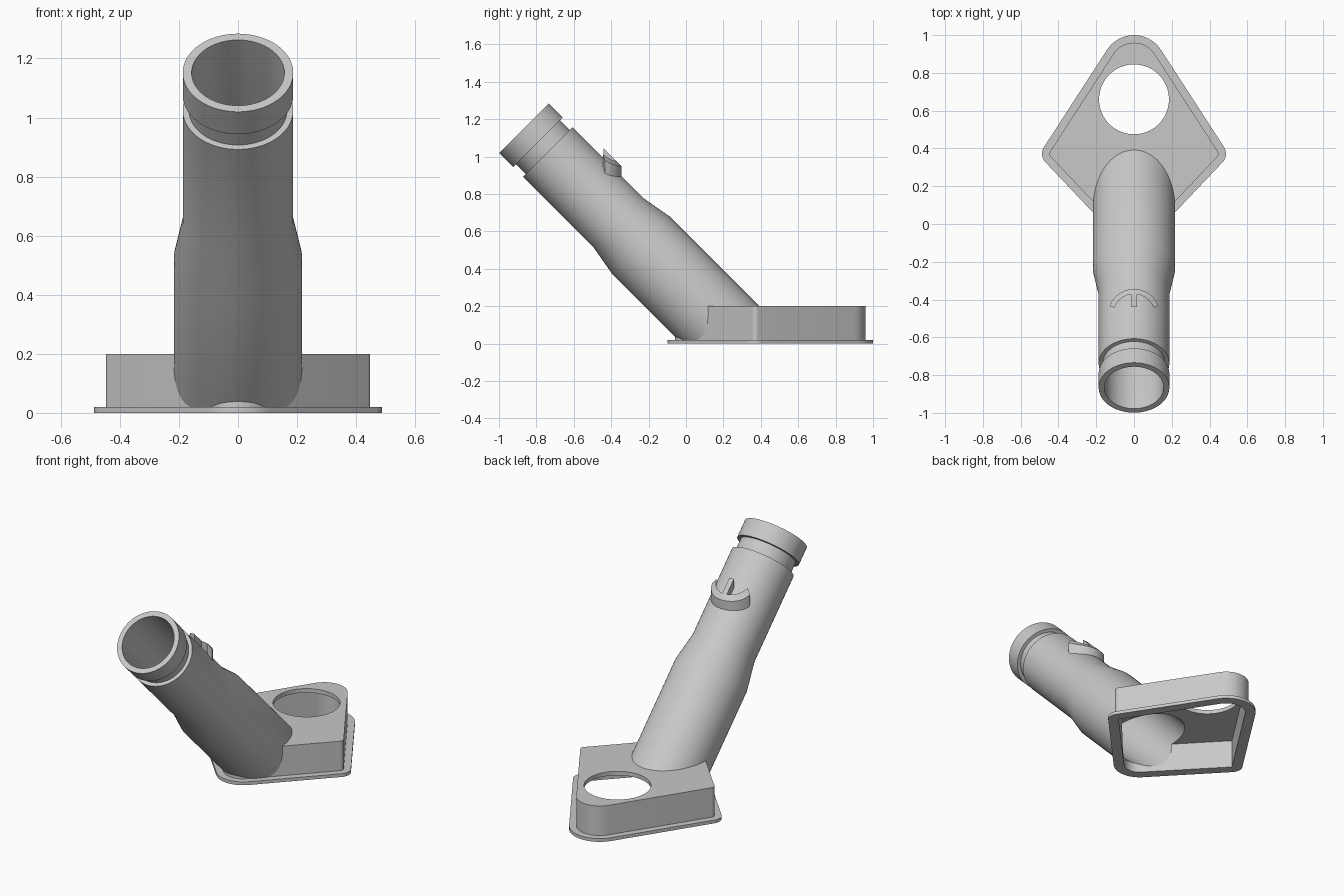
import bpy, bmesh, math
from mathutils import Vector

cube = bpy.data.objects.get("Cube")
if cube:
    bpy.data.objects.remove(cube, do_unlink=True)

grey = bpy.data.materials.new("light_grey")
grey.use_nodes = True
GREY = (0.58, 0.58, 0.58, 1)
grey.diffuse_color = GREY
grey.node_tree.nodes["Principled BSDF"].inputs["Base Color"].default_value = GREY

# The tube axis leans forward at 45 degrees along the line y + z = AXIS
AXIS = 0.285
ROOT2 = math.sqrt(2)
DOWN = Vector((0, 1, -1)) / ROOT2
UP = Vector((0, 1, 1)) / ROOT2


def finish(bm, name):
    bmesh.ops.recalc_face_normals(bm, faces=bm.faces)
    mesh = bpy.data.meshes.new(name)
    bm.to_mesh(mesh)
    bm.free()
    mesh.materials.append(grey)
    obj = bpy.data.objects.new(name, mesh)
    bpy.context.collection.objects.link(obj)
    return obj


def loft(rings, name):
    """Closed solid through a list of equally long point rings."""
    bm = bmesh.new()
    rows = [[bm.verts.new(p) for p in ring] for ring in rings]
    for a, b in zip(rows, rows[1:]):
        for i in range(len(a)):
            j = (i + 1) % len(a)
            bm.faces.new((a[i], a[j], b[j], b[i]))
    bm.faces.new(rows[0][::-1])
    bm.faces.new(rows[-1])
    return finish(bm, name)


def revolve(profile, name, segments=96):
    """Turn (distance, radius) pairs around the leaning axis."""
    rings = []
    for t, r in profile:
        centre = UP * (AXIS / ROOT2) + DOWN * t
        angles = [math.tau * i / segments for i in range(segments)]
        rings.append([centre + r * (Vector((1, 0, 0)) * math.cos(a) + UP * math.sin(a))
                      for a in angles])
    return loft(rings, name)


def kite(inset, z0, z1, name, steps=12):
    """Rounded kite prism; every corner is an arc about a fixed centre."""
    lo, hi = -43.3, 33.3
    corners = [(0.422, 0.372, 0.065, lo, hi), (0, 0.83, 0.17, hi, 180 - hi),
               (-0.422, 0.372, 0.065, 180 - hi, 180 - lo),
               (0, 0.05, 0.15, 180 - lo, 360 + lo)]
    outline = []
    for x, y, r, a0, a1 in corners:
        for i in range(steps + 1):
            a = math.radians(a0 + (a1 - a0) * i / steps)
            outline.append((x + (r - inset) * math.cos(a), y + (r - inset) * math.sin(a)))
    return loft([[(x, y, z) for x, y in outline] for z in (z0, z1)], name)


def boolean(obj, other, operation):
    mod = obj.modifiers.new(operation.lower(), 'BOOLEAN')
    mod.operation = operation
    mod.solver = 'EXACT'
    mod.object = other
    bpy.context.view_layer.objects.active = obj
    bpy.ops.object.modifier_apply(modifier=mod.name)
    bpy.data.objects.remove(other, do_unlink=True)


def smooth(obj):
    bpy.ops.object.select_all(action='DESELECT')
    obj.select_set(True)
    bpy.context.view_layer.objects.active = obj
    bpy.ops.object.shade_smooth_by_angle(angle=math.radians(25))


# Outer tube: collar, groove, slim pipe, flare, wide pipe, trimmed at the ground
tube = revolve([(-1.427, 0.187), (-1.32, 0.187), (-1.32, 0.166), (-1.247, 0.166),
                (-1.247, 0.187), (-0.715, 0.187), (-0.543, 0.217), (0.3, 0.217)], "tube")
bm = bmesh.new()
bm.from_mesh(tube.data)
cut = bmesh.ops.bisect_plane(bm, geom=bm.verts[:] + bm.edges[:] + bm.faces[:],
                             plane_co=(0, 0, 0.002), plane_no=(0, 0, 1), clear_inner=True)
bmesh.ops.holes_fill(bm, edges=[e for e in bm.edges if e.is_boundary])
bmesh.ops.recalc_face_normals(bm, faces=bm.faces)
bm.to_mesh(tube.data)
bm.free()

# Kite-shaped housing with a thin flange at its foot
fitting = kite(0.04, 0.001, 0.2, "pipe_and_housing")
boolean(fitting, kite(0, 0, 0.02, "flange"), 'UNION')
boolean(fitting, tube, 'UNION')

# Hollow out the housing, the bore and the round opening
boolean(fitting, kite(0.06, -0.1, 0.175, "cavity"), 'DIFFERENCE')
boolean(fitting, revolve([(-1.5, 0.157), (-0.715, 0.157), (-0.543, 0.187), (0.3, 0.187)],
                         "bore"), 'DIFFERENCE')
circle = [(0.185 * math.cos(math.tau * i / 72), 0.66 + 0.185 * math.sin(math.tau * i / 72))
          for i in range(72)]
boolean(fitting, loft([[(x, y, z) for x, y in circle] for z in (0.1, 0.3)],
                      "opening"), 'DIFFERENCE')
smooth(fitting)


# Curved catch with a centre rib, following the top of the pipe
def on_pipe(x, y, radius):
    return (x, y, AXIS - y + ROOT2 * math.sqrt(radius * radius - x * x))


def section(p, q):
    return [on_pipe(*p, 0.175), on_pipe(*q, 0.175), on_pipe(*q, 0.225), on_pipe(*p, 0.225)]


arc = []
for i in range(25):
    a = math.radians(20 + 140 * i / 24)
    inner, outer = [(r * math.cos(a), -0.481 + r * math.sin(a)) for r in (0.11, 0.137)]
    arc.append(section(inner, outer))
smooth(loft(arc, "catch_arc"))
smooth(loft([section((-0.015, y), (0.015, y)) for y in (-0.36, -0.44)], "catch_rib"))
